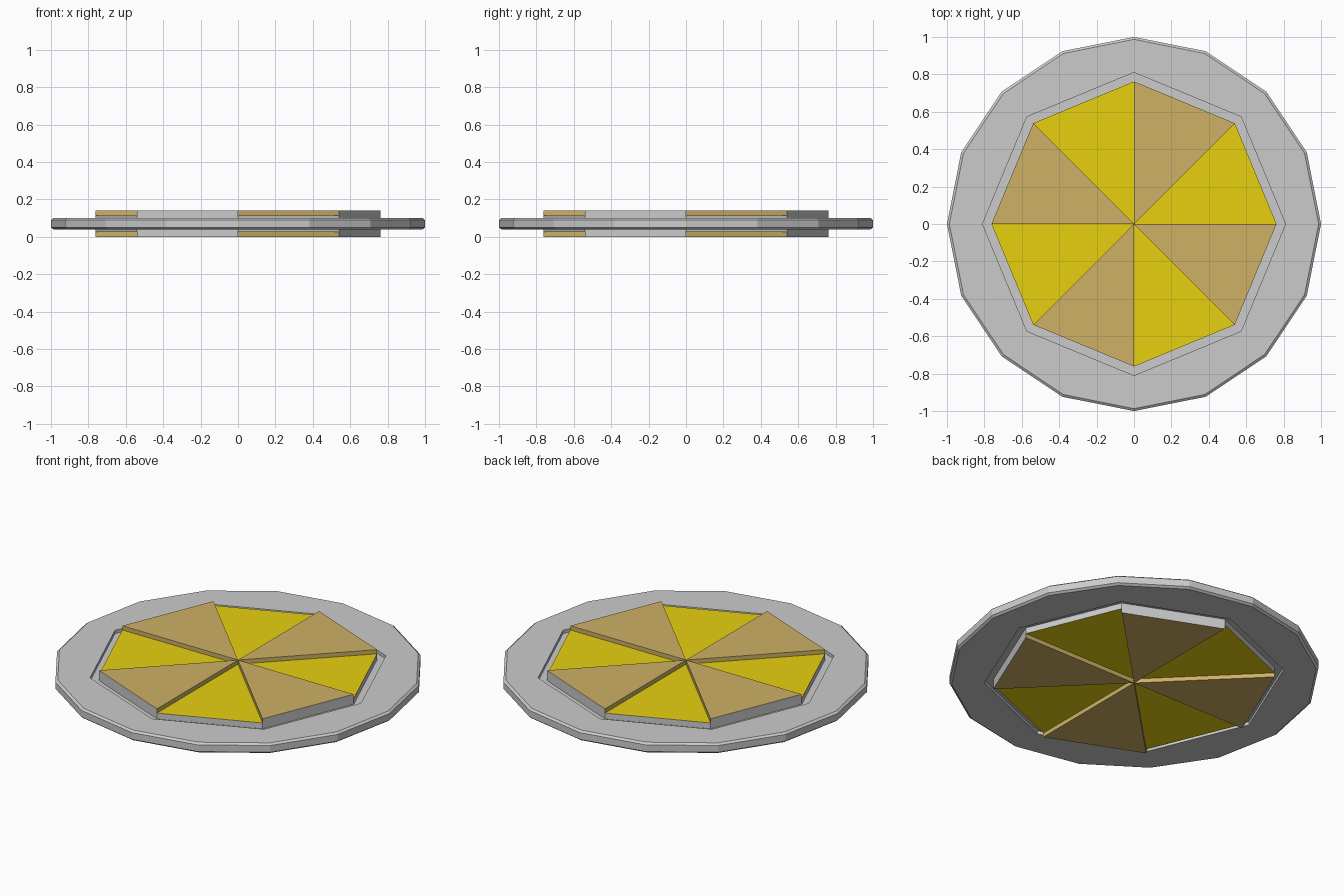
import bpy, bmesh
from math import cos, sin, pi

if "Cube" in bpy.data.objects:
    bpy.data.objects.remove(bpy.data.objects["Cube"])

MID = 0.07            # middle height of the disc


def material(name, rgb):
    m = bpy.data.materials.new(name)
    m.diffuse_color = (*rgb, 1)
    m.use_nodes = True
    m.node_tree.nodes["Principled BSDF"].inputs["Base Color"].default_value = m.diffuse_color
    return m


def add_object(name, bm, mats=()):
    bmesh.ops.recalc_face_normals(bm, faces=bm.faces)
    me = bpy.data.meshes.new(name)
    bm.to_mesh(me)
    bm.free()
    for m in mats:
        me.materials.append(m)
    ob = bpy.data.objects.new(name, me)
    bpy.context.collection.objects.link(ob)
    return ob


def loop(bm, n, r, z):
    return [bm.verts.new((r * cos(2 * pi * i / n), r * sin(2 * pi * i / n), z))
            for i in range(n)]


def bridge(bm, a, b):
    n = len(a)
    for i in range(n):
        j = (i + 1) % n
        bm.faces.new((a[i], a[j], b[j], b[i]))


# Sixteen-sided rim with bevelled edge and an octagonal opening
bm = bmesh.new()
profile = [(0.987, 0.10), (1.0, 0.09), (1.0, 0.05), (0.987, 0.04)]
outer = [loop(bm, 16, r, z) for r, z in profile]
for a, b in zip(outer, outer[1:]):
    bridge(bm, a, b)
inner = [loop(bm, 8, 0.81, z) for z in (0.10, 0.04)]
bridge(bm, *inner)
for o, c in ((outer[0], inner[0]), (outer[-1], inner[1])):
    for i in range(8):
        k = (i + 1) % 8
        bm.faces.new((c[i], o[2 * i], o[2 * i + 1], o[(2 * i + 2) % 16], c[k]))
add_object("rim", bm)

# Thin web that closes the groove between rim and wedges
bm = bmesh.new()
web = [loop(bm, 8, r, z) for r, z in
       ((0.74, MID + 0.01), (0.82, MID + 0.01), (0.82, MID - 0.01), (0.74, MID - 0.01))]
for i in range(4):
    bridge(bm, web[i], web[(i + 1) % 4])
add_object("groove_web", bm)

# Eight wedges, alternately low yellow and tall tan, with grey outer walls
yellow = material("yellow", (0.80, 0.64, 0.005))
tan = material("tan", (0.62, 0.44, 0.13))
for i in range(8):
    tall = i % 2 == 1
    half = 0.07 if tall else 0.045
    a0, a1 = i * pi / 4, (i + 1) * pi / 4
    pts = [(0, 0), (0.762 * cos(a0), 0.762 * sin(a0)), (0.762 * cos(a1), 0.762 * sin(a1))]
    bm = bmesh.new()
    low = [bm.verts.new((x, y, MID - half)) for x, y in pts]
    top = [bm.verts.new((x, y, MID + half)) for x, y in pts]
    bm.faces.new(low[::-1])
    bm.faces.new(top)
    bridge(bm, low, top)
    for f in bm.faces:
        f.material_index = 1
    bm.faces.ensure_lookup_table()
    bm.faces[3].material_index = 0      # outer wall stays grey
    add_object(f"{'tall' if tall else 'low'}_wedge_{i + 1}", bm,
               (None, tan if tall else yellow))
